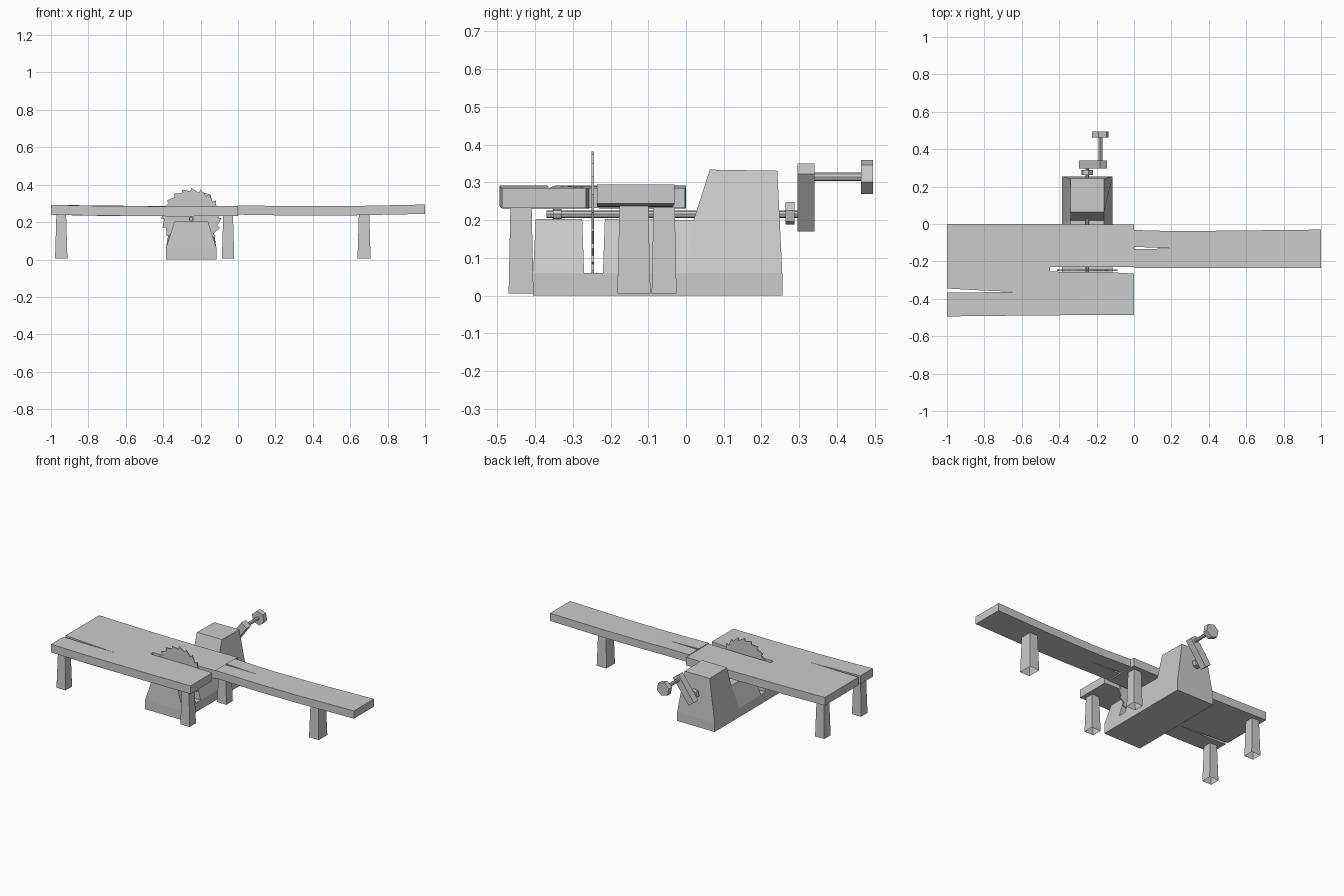
import bpy, bmesh
from math import sin, cos, tau, radians, atan2
from mathutils import Vector, Matrix

if "Cube" in bpy.data.objects:
    bpy.data.objects.remove(bpy.data.objects["Cube"])


def finish(bm, name, normals=True):
    if normals:
        bmesh.ops.recalc_face_normals(bm, faces=bm.faces)
    me = bpy.data.meshes.new(name)
    bm.to_mesh(me)
    bm.free()
    ob = bpy.data.objects.new(name, me)
    bpy.context.collection.objects.link(ob)
    return ob


def lerp_table(table, x):
    for (x0, a), (x1, b) in zip(table, table[1:]):
        if x <= x1:
            return a + (b - a) * (x - x0) / (x1 - x0)
    return table[-1][1]


def plank(name, outline, thick, sag):
    """Flat outline, cut across its length, bent to the top heights in sag."""
    bm = bmesh.new()
    bm.faces.new([bm.verts.new((x, y, 0)) for x, y in outline])
    for x, _ in sag[1:-1]:
        bmesh.ops.bisect_plane(bm, geom=bm.verts[:] + bm.edges[:] + bm.faces[:],
                               plane_co=(x, 0, 0), plane_no=(1, 0, 0))
    ext = bmesh.ops.extrude_face_region(bm, geom=bm.faces[:])
    for v in [g for g in ext["geom"] if isinstance(g, bmesh.types.BMVert)]:
        v.co.z -= thick
    for v in bm.verts:
        v.co.z += lerp_table(sag, v.co.x)
    return finish(bm, name)


def casting(name, profile, cx=-0.25):
    """Side profile of (y, z, half width) spread symmetrically in x."""
    bm = bmesh.new()
    left = [bm.verts.new((cx - w, y, z)) for y, z, w in profile]
    right = [bm.verts.new((cx + w, y, z)) for y, z, w in profile]
    bm.faces.new(left)
    bm.faces.new(right)
    n = len(profile)
    for i in range(n):
        j = (i + 1) % n
        bm.faces.new((left[i], left[j], right[j], right[i]))
    return finish(bm, name)


def rod(name, x, z, y0, y1, r, sides, phase=0.0):
    """Prism running along y."""
    bm = bmesh.new()
    ring = [bm.verts.new((x + r * cos(phase + tau * i / sides), y0,
                          z + r * sin(phase + tau * i / sides))) for i in range(sides)]
    f = bm.faces.new(ring)
    ext = bmesh.ops.extrude_face_region(bm, geom=[f])
    for v in [g for g in ext["geom"] if isinstance(g, bmesh.types.BMVert)]:
        v.co.y = y1
    return finish(bm, name)


def leg(name, x, y, top, bottom, z0=0.006, z1=0.242):
    """Tapered post with an open foot."""
    bm = bmesh.new()
    corners = [(-1, -1), (1, -1), (1, 1), (-1, 1)]
    lo = [bm.verts.new((x + sx * bottom[0], y + sy * bottom[1], z0)) for sx, sy in corners]
    hi = [bm.verts.new((x + sx * top[0], y + sy * top[1], z1)) for sx, sy in corners]
    bm.faces.new(hi)
    for i in range(4):
        j = (i + 1) % 4
        bm.faces.new((lo[i], lo[j], hi[j], hi[i]))
    return finish(bm, name, normals=False)


# Wide table top with the blade slot and a split in its left end
plank("table_top",
      [(-1, 0), (-1, -0.345), (-0.8, -0.356), (-0.63, -0.363), (-1, -0.367), (-1, -0.494),
       (-0.45, -0.488), (0, -0.487), (0, -0.265), (-0.15, -0.257), (-0.45, -0.255),
       (-0.45, -0.229), (0, -0.231), (0, -0.002)],
      0.053, [(-1, 0.292), (-0.7, 0.286), (-0.3, 0.284), (0, 0.286)])

# Narrow extension board with a split at its inner end
plank("extension_board",
      [(0, -0.032), (0, -0.122), (0.22, -0.131), (0, -0.134), (0, -0.234), (1, -0.236),
       (1, -0.030), (0.45, -0.036), (0.2, -0.038)],
      0.05, [(0, 0.290), (0.3, 0.285), (0.6, 0.286), (1, 0.294)])

# Legs
for lx, side in ((-0.945, "left"), (-0.053, "middle")):
    for ly, end in ((-0.437, "front"), (-0.058, "back")):
        leg(f"{side}_{end}_leg", lx, ly, (0.026, 0.028), (0.033, 0.033))
leg("extension_leg", 0.674, -0.138, (0.028, 0.038), (0.035, 0.044))

# Cast base: foot, front block, ledge behind the blade and tall rear housing
W, T = 0.135, 0.09
casting("base_foot", [(-0.405, 0, W), (0.255, 0, W), (0.255, 0.06, W), (-0.405, 0.06, W)])
casting("base_front_block", [(-0.405, 0.06, W), (-0.27, 0.06, W), (-0.275, 0.203, T), (-0.398, 0.203, T)])
casting("base_ledge", [(-0.22, 0.06, W), (0.0, 0.06, W), (0.02, 0.2, T), (-0.215, 0.203, T)])
casting("base_housing", [(0.0, 0.06, W), (0.255, 0.06, W), (0.242, 0.331, T), (0.063, 0.334, T), (0.02, 0.2, T)])

# Toothed saw blade
bm = bmesh.new()
teeth, pts = 20, []
for i in range(teeth):
    a = tau * i / teeth
    pts += [(0.162, a), (0.144, a + 0.03), (0.151, a + 0.17)]
face = bm.faces.new([bm.verts.new((-0.25 + r * cos(a), -0.251, 0.22 + r * sin(a))) for r, a in pts])
ext = bmesh.ops.extrude_face_region(bm, geom=[face])
for v in [g for g in ext["geom"] if isinstance(g, bmesh.types.BMVert)]:
    v.co.y += 0.007
finish(bm, "saw_blade")

# Drive shaft, its end nut and the hub outside the housing
rod("drive_shaft", -0.25, 0.216, -0.37, 0.30, 0.010, 8)
rod("shaft_end_nut", -0.25, 0.216, -0.352, -0.33, 0.014, 8)
rod("crank_hub", -0.25, 0.218, 0.263, 0.288, 0.031, 6, radians(75))

# Crank arm
bm = bmesh.new()
bmesh.ops.create_cube(bm, size=1)
bmesh.ops.scale(bm, vec=(0.189, 0.045, 0.047), verts=bm.verts)
turn = Matrix.Rotation(-atan2(0.805, 0.593), 4, 'Y')
bmesh.ops.transform(bm, matrix=Matrix.Translation((-0.22, 0.318, 0.26)) @ turn, verts=bm.verts)
finish(bm, "crank_arm")

# Crank handle and knob
rod("crank_handle", -0.18, 0.315, 0.338, 0.468, 0.011, 8)
rod("crank_knob", -0.18, 0.315, 0.463, 0.495, 0.046, 6, radians(42))
